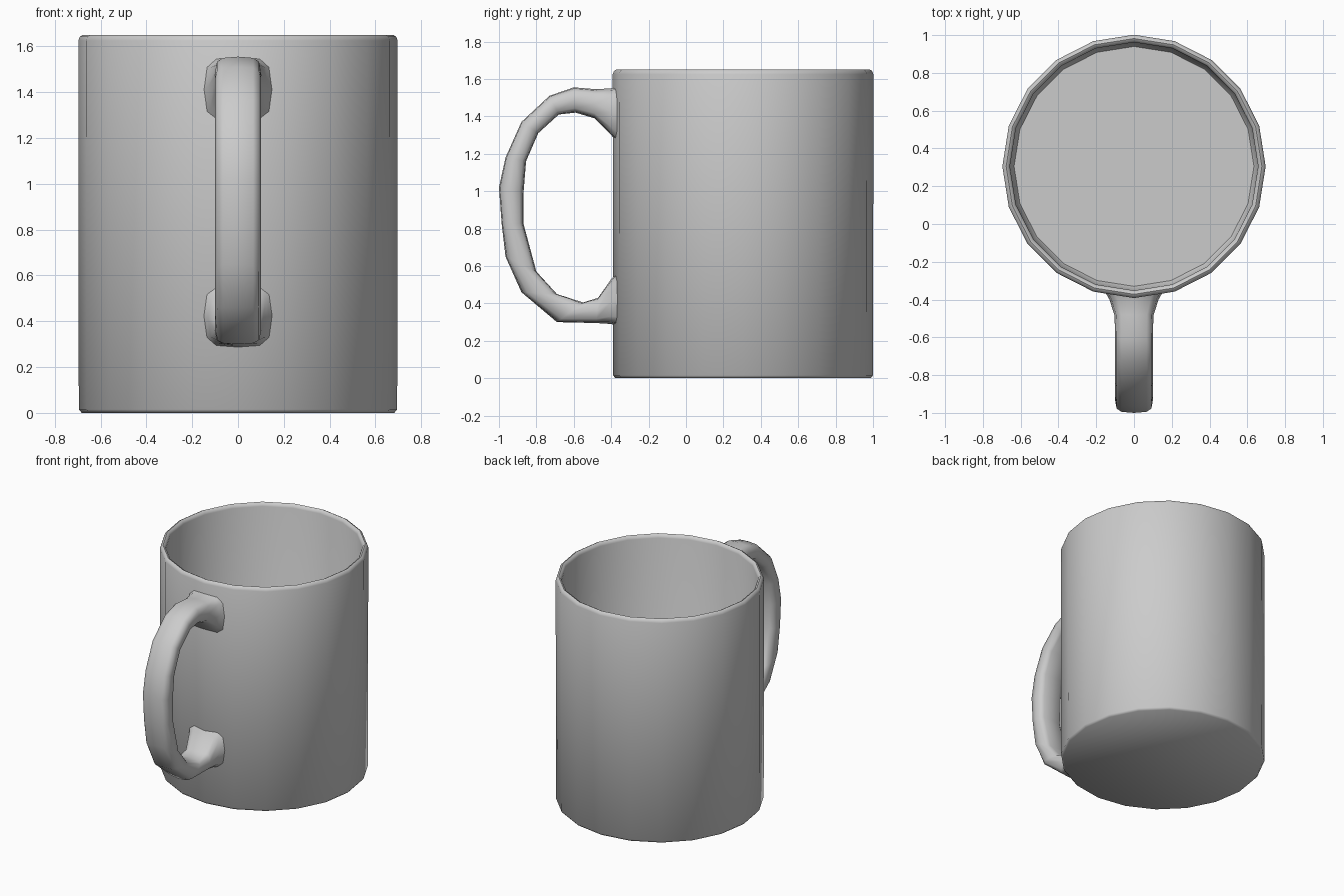
import bpy, bmesh, math
from mathutils import Vector

cube = bpy.data.objects.get("Cube")
if cube:
    bpy.data.objects.remove(cube)

# Glazed grey ceramic
ceramic = bpy.data.materials.new("grey_ceramic")
ceramic.use_nodes = True
GREY = (0.6, 0.6, 0.6, 1)
ceramic.diffuse_color = GREY
ceramic.node_tree.nodes["Principled BSDF"].inputs["Base Color"].default_value = GREY

SIDES = 20
CENTRE_Y = 0.305


def skin(name, rings, angle):
    """Join successive closed rings of points, cap both ends, smooth."""
    bm = bmesh.new()
    loops = [[bm.verts.new(p) for p in ring] for ring in rings]
    for a, b in zip(loops, loops[1:]):
        for i in range(len(a)):
            j = (i + 1) % len(a)
            bm.faces.new((a[i], a[j], b[j], b[i]))
    bm.faces.new(loops[0])
    bm.faces.new(loops[-1])
    bmesh.ops.recalc_face_normals(bm, faces=bm.faces)
    mesh = bpy.data.meshes.new(name)
    bm.to_mesh(mesh)
    bm.free()
    obj = bpy.data.objects.new(name, mesh)
    bpy.context.collection.objects.link(obj)
    mesh.materials.append(ceramic)
    bpy.ops.object.select_all(action='DESELECT')
    obj.select_set(True)
    bpy.context.view_layer.objects.active = obj
    bpy.ops.object.shade_smooth_by_angle(angle=math.radians(angle))
    return obj


def circle(radius, z):
    steps = [2 * math.pi * i / SIDES for i in range(SIDES)]
    return [(radius * math.cos(t), CENTRE_Y + radius * math.sin(t), z) for t in steps]


# Cup: outside wall, rounded rim, inside wall and floor
cup_profile = [(0.682, 0), (0.695, 0.015), (0.697, 1.625), (0.69, 1.643),
               (0.677, 1.65), (0.664, 1.643), (0.657, 1.625),
               (0.652, 0.08), (0.635, 0.05)]
skin("cup_body", [circle(r, z) for r, z in cup_profile], 50)

# Handle: outer edge (y, z), inner edge (y, z), half width
handle_stations = [
    ((-0.365, 1.56), (-0.365, 1.26), 0.150),
    ((-0.40, 1.55), (-0.40, 1.30), 0.130),
    ((-0.48, 1.545), (-0.49, 1.39), 0.103),
    ((-0.60, 1.555), (-0.59, 1.42), 0.100),
    ((-0.73, 1.51), (-0.68, 1.41), 0.100),
    ((-0.88, 1.37), (-0.79, 1.31), 0.100),
    ((-0.965, 1.18), (-0.855, 1.16), 0.100),
    ((-1.00, 1.02), (-0.868, 1.00), 0.100),
    ((-0.985, 0.82), (-0.870, 0.83), 0.100),
    ((-0.965, 0.65), (-0.80, 0.57), 0.100),
    ((-0.88, 0.46), (-0.69, 0.45), 0.100),
    ((-0.69, 0.30), (-0.55, 0.405), 0.100),
    ((-0.48, 0.295), (-0.47, 0.43), 0.103),
    ((-0.40, 0.29), (-0.40, 0.53), 0.130),
    ((-0.365, 0.28), (-0.365, 0.57), 0.150),
]


def rounded_section(outer, inner, half_width, count=12):
    """Rounded rectangle spanning the outer and inner edges."""
    o, n = Vector((0, *outer)), Vector((0, *inner))
    mid, reach = (o + n) / 2, (o - n) / 2
    ring = []
    for i in range(count):
        t = 2 * math.pi * i / count
        c, s = math.cos(t), math.sin(t)
        u = math.copysign(abs(c) ** 0.6, c)
        v = math.copysign(abs(s) ** 0.6, s)
        ring.append(mid + reach * u + Vector((half_width * v, 0, 0)))
    return ring


skin("handle", [rounded_section(*s) for s in handle_stations], 60)
